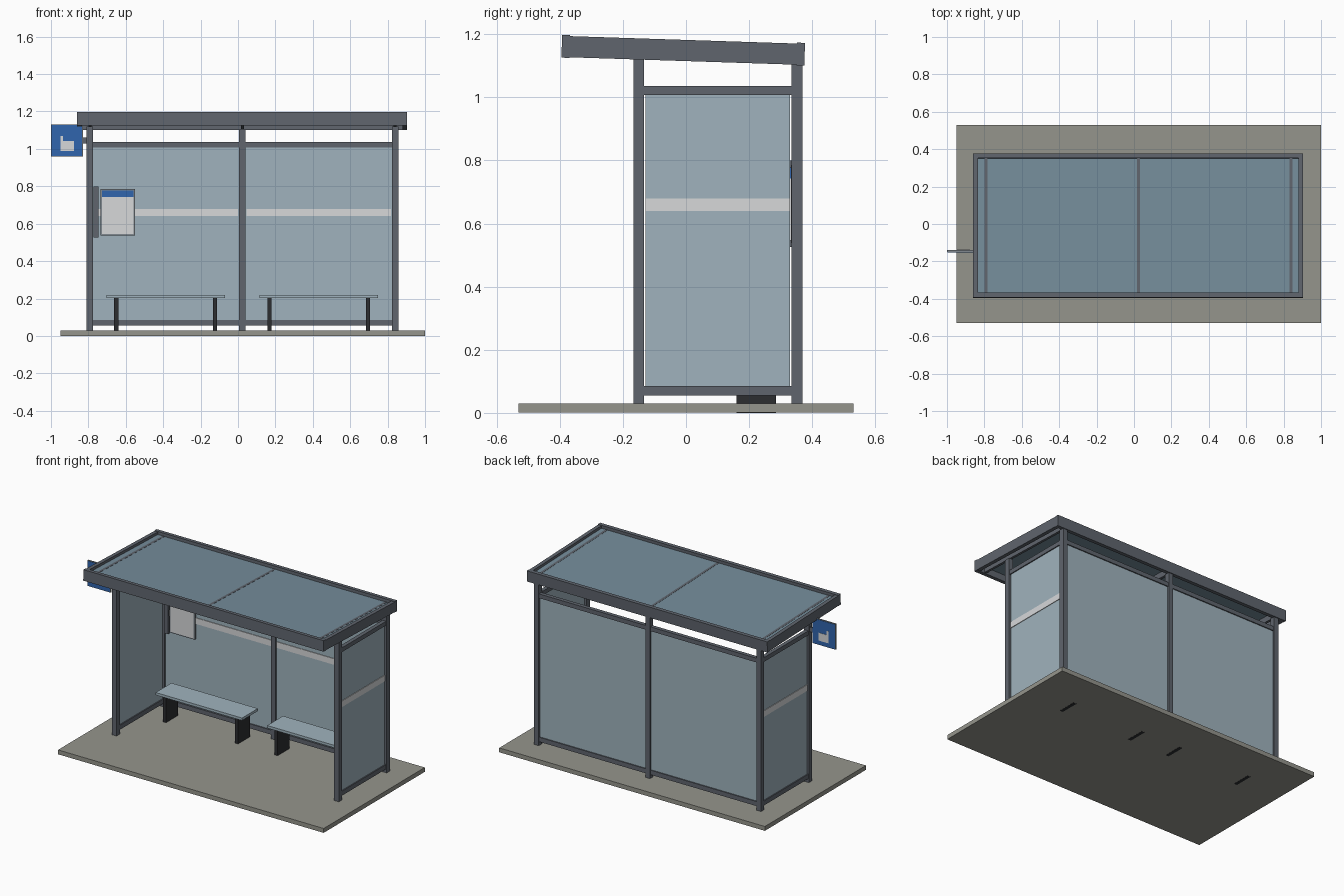
import bpy
import bmesh
from math import atan2
from mathutils import Matrix, Vector

cube = bpy.data.objects.get("Cube")
if cube:
    bpy.data.objects.remove(cube, do_unlink=True)


def material(name, r, g, b):
    m = bpy.data.materials.new(name)
    m.use_nodes = True
    m.diffuse_color = (r, g, b, 1)
    m.node_tree.nodes["Principled BSDF"].inputs["Base Color"].default_value = (r, g, b, 1)
    return m


STEEL = material("slate steel", 0.115, 0.13, 0.155)
GLASS = material("pale glass", 0.35, 0.45, 0.51)
ROOF = material("tinted roof glass", 0.18, 0.27, 0.33)
PAVING = material("warm grey paving", 0.30, 0.30, 0.265)
DARK = material("near black metal", 0.025, 0.026, 0.03)
WHITE = material("off white", 0.68, 0.69, 0.70)
BLUE = material("sign blue", 0.03, 0.13, 0.42)
GREY = material("mid grey trim", 0.22, 0.25, 0.28)


def box(name, x, y, z, mat, matrix=None):
    """Box from (min, max) spans, optionally placed by a matrix."""
    spans = (x, y, z)
    size = Vector([b - a for a, b in spans])
    centre = Vector([(a + b) / 2 for a, b in spans])
    bm = bmesh.new()
    bmesh.ops.create_cube(bm, size=1)
    bmesh.ops.scale(bm, vec=size, verts=bm.verts)
    bmesh.ops.translate(bm, vec=centre, verts=bm.verts)
    mesh = bpy.data.meshes.new(name)
    bm.to_mesh(mesh)
    bm.free()
    mesh.materials.append(mat)
    obj = bpy.data.objects.new(name, mesh)
    bpy.context.collection.objects.link(obj)
    if matrix:
        obj.matrix_world = matrix
    return obj


def around(c, half):
    return (c - half, c + half)


LEFT_X, MID_X, RIGHT_X = -0.792, 0.023, 0.84
FRONT_Y, BACK_Y = -0.15, 0.352
HALF = 0.017
LOW_RAIL, PANE, HIGH_RAIL = (0.055, 0.085), (0.085, 1.008), (1.008, 1.036)
STRIPE = (0.64, 0.68)

# Ground slab
box("ground_slab", (-0.95, 1.0), (-0.53, 0.53), (0.001, 0.03), PAVING)

# Posts
for side, x in (("right", LEFT_X), ("middle", MID_X), ("left", RIGHT_X)):
    box(f"back_post_{side}", around(x, HALF), around(BACK_Y, HALF), (0.03, 1.105), STEEL)
    if side != "middle":
        box(f"front_post_{side}", around(x, HALF), around(FRONT_Y, HALF), (0.03, 1.12), STEEL)

# Back wall bays
for i, (a, b) in enumerate(((LEFT_X, MID_X), (MID_X, RIGHT_X))):
    span = (a + HALF, b - HALF)
    for label, z in (("low", LOW_RAIL), ("high", HIGH_RAIL)):
        box(f"back_rail_{label}_{i}", span, around(BACK_Y, 0.013), z, STEEL)
    box(f"back_glass_{i}", span, around(BACK_Y, 0.006), PANE, GLASS)
    box(f"back_stripe_{i}", (span[0] + 0.005, span[1] - 0.005),
        (BACK_Y - 0.010, BACK_Y - 0.005), STRIPE, WHITE)

# Side walls, with the stripe on the outer face
for side, x, out in (("right", LEFT_X, -1), ("left", RIGHT_X, 1)):
    span = (FRONT_Y + HALF, BACK_Y - HALF)
    for label, z in (("low", LOW_RAIL), ("high", HIGH_RAIL)):
        box(f"side_rail_{label}_{side}", around(x, 0.013), span, z, STEEL)
    box(f"side_glass_{side}", around(x, 0.006), (span[0] + 0.005, span[1] - 0.005), PANE, GLASS)
    box(f"side_stripe_{side}", around(x + out * 0.007, 0.003),
        (span[0] + 0.005, span[1] - 0.005), STRIPE, WHITE)

# Sloping roof tray: fascia boards, rafters and glazing
tilt = Matrix.Translation((0.022, -0.01, 1.113)) @ Matrix.Rotation(-atan2(0.025, 0.765), 4, "X")
RX, RY, BOARD, RISE = 0.882, 0.385, 0.025, 0.072
for label, s in (("front", -1), ("back", 1)):
    box(f"fascia_{label}", (-RX, RX), around(s * (RY - BOARD / 2), BOARD / 2), (0, RISE), STEEL, tilt)
for label, s in (("right", -1), ("left", 1)):
    box(f"fascia_{label}", around(s * (RX - BOARD / 2), BOARD / 2),
        (BOARD - RY, RY - BOARD), (0.002, RISE - 0.003), STEEL, tilt)
box("roof_glass", (BOARD - RX, RX - BOARD), (BOARD - RY, RY - BOARD), (0.042, 0.052), ROOF, tilt)
for i, x in enumerate((LEFT_X, MID_X, RIGHT_X)):
    box(f"rafter_{i}", around(x - 0.022, 0.008), (BOARD - RY, RY - BOARD), (0.004, 0.053), STEEL, tilt)

# Benches
for i, x in enumerate((-0.387, 0.432)):
    box(f"bench_seat_{i}", around(x, 0.317), (0.142, 0.308), (0.203, 0.22), GLASS)
    for j, s in enumerate((-1, 1)):
        box(f"bench_leg_{i}_{j}", around(x + s * 0.264, 0.011), (0.16, 0.285), (0, 0.204), DARK)

# Notice board and its dark mounting bar
box("notice_bar", (-0.772, -0.745), (0.328, 0.345), (0.525, 0.80), STEEL)
box("notice_frame", (-0.735, -0.55), (0.332, 0.345), (0.538, 0.785), GREY)
box("notice_paper", (-0.727, -0.558), (0.329, 0.333), (0.546, 0.742), WHITE)
box("notice_header", (-0.727, -0.558), (0.329, 0.333), (0.742, 0.777), BLUE)

# Hanging sign with a simple pale symbol on both faces
SIGN_Y = -0.145
box("sign_arm", (-0.84, -0.80), around(SIGN_Y, 0.006), (1.03, 1.06), STEEL)
box("sign_trim", (-1.0, -0.83), around(SIGN_Y, 0.005), (0.96, 1.13), GREY)
for label, s in (("front", -1), ("back", 1)):
    box(f"sign_face_{label}", (-0.997, -0.833), around(SIGN_Y + s * 0.005, 0.002), (0.963, 1.127), BLUE)
    y = around(SIGN_Y + s * 0.007, 0.0015)
    box(f"symbol_body_{label}", (-0.95, -0.876), y, (0.99, 1.042), WHITE)
    box(f"symbol_upright_{label}", (-0.95, -0.935), y, (1.042, 1.07), WHITE)
